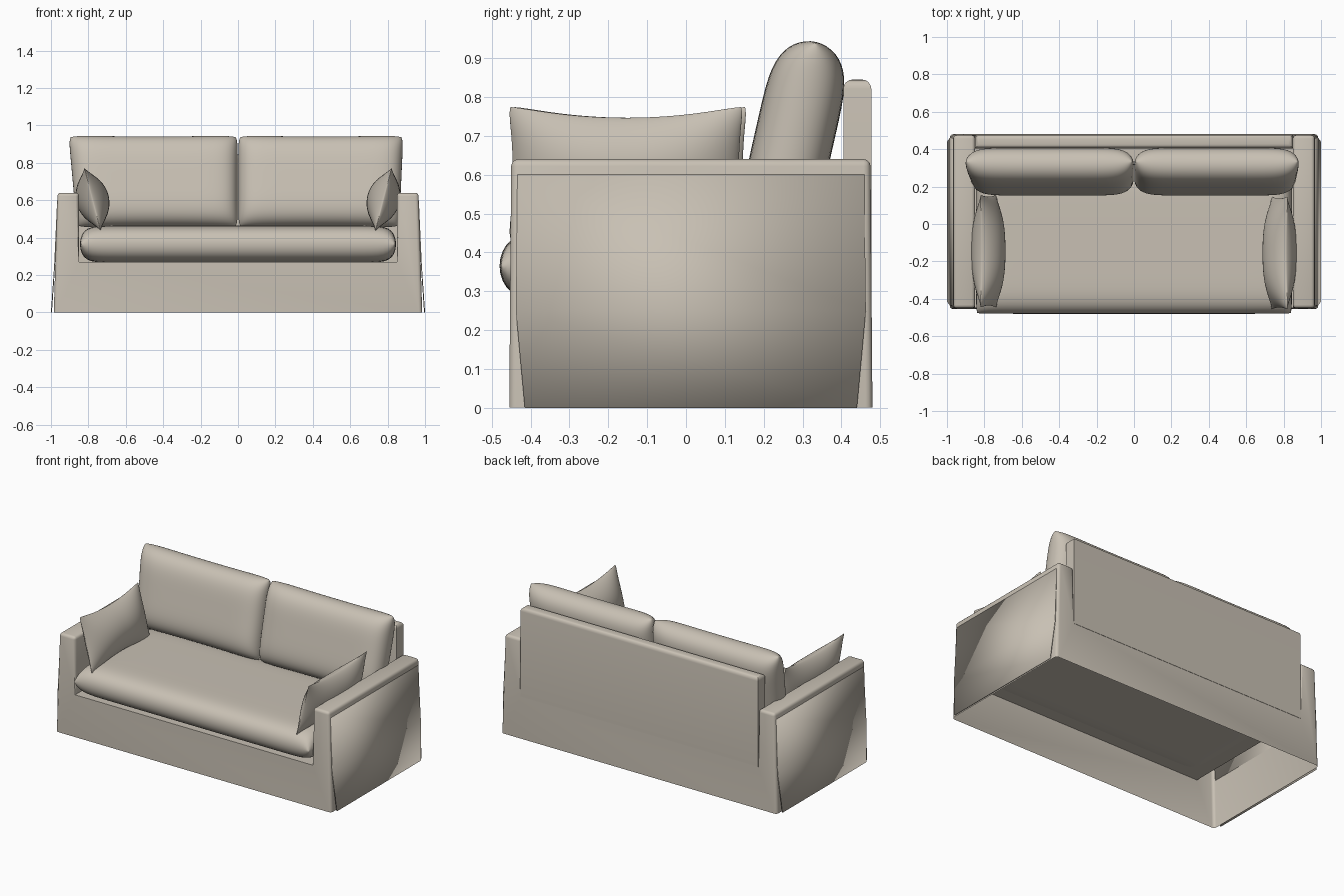
import bpy
import bmesh
import math
from mathutils import Vector

if "Cube" in bpy.data.objects:
    bpy.data.objects.remove(bpy.data.objects["Cube"], do_unlink=True)

fabric = bpy.data.materials.new("beige_fabric")
fabric.use_nodes = True
colour = (0.58, 0.53, 0.455, 1)
fabric.diffuse_color = colour
fabric.node_tree.nodes["Principled BSDF"].inputs["Base Color"].default_value = colour


def finish(bm, name, angle=40):
    """Turn a bmesh into a smooth shaded fabric object."""
    mesh = bpy.data.meshes.new(name)
    bm.to_mesh(mesh)
    bm.free()
    obj = bpy.data.objects.new(name, mesh)
    bpy.context.collection.objects.link(obj)
    mesh.materials.append(fabric)
    bpy.ops.object.select_all(action="DESELECT")
    obj.select_set(True)
    bpy.context.view_layer.objects.active = obj
    bpy.ops.object.shade_smooth_by_angle(angle=math.radians(angle))
    return obj


def extrude_profile(points, y0, y1):
    """Closed solid from an (x, z) outline pushed along y."""
    bm = bmesh.new()
    face = bm.faces.new([bm.verts.new((x, y0, z)) for x, z in points])
    moved = bmesh.ops.extrude_face_region(bm, geom=[face])["geom"]
    for v in moved:
        if isinstance(v, bmesh.types.BMVert):
            v.co.y = y1
    bmesh.ops.recalc_face_normals(bm, faces=bm.faces[:])
    return bm


def round_edges(bm, rule, width, segments=3):
    edges = [e for e in bm.edges if len(e.link_faces) == 2 and e.is_convex and rule(e)]
    bmesh.ops.bevel(bm, geom=edges, offset=width, segments=segments,
                    profile=0.5, affect="EDGES", clamp_overlap=True)


def cushion(name, centre, half, up, along, power, puff, pinch=(0, 0), corner=0.0, lean=0.0):
    """Two domed sheets joined at a seam; half is (length, height, thickness)."""
    up, along = Vector(up).normalized(), Vector(along).normalized()
    out = along.cross(up)
    bm = bmesh.new()
    for side in (-1, 1):
        verts = bmesh.ops.create_grid(bm, x_segments=40, y_segments=32, size=1)["verts"]
        for vert in verts:
            u, v = (math.sin(c * math.pi / 2) for c in vert.co.xy)
            dome = max(0, 1 - abs(u) ** power[0]) * max(0, 1 - abs(v) ** power[1])
            t = side * half[2] * dome ** puff
            a = u * (1 - pinch[0] * (1 - v * v)) * (1 - corner * v ** 12)
            b = v * (1 - pinch[1] * (1 - u * u)) * (1 - corner * u ** 12)
            # lean widens the outer end towards the top
            a += lean * (v + 1) * (1 + u * math.copysign(1, lean)) / 4
            vert.co = Vector(centre) + along * (a * half[0]) + up * (b * half[1]) + out * t
    bmesh.ops.remove_doubles(bm, verts=bm.verts[:], dist=0.0004)
    bmesh.ops.recalc_face_normals(bm, faces=bm.faces[:])
    return finish(bm, name, 75)


# Arms, front panel and seat deck: one hollow cover, open underneath
DECK, ARM = 0.27, 0.64
half_outline = [(0.85, DECK), (0.85, ARM), (0.965, ARM), (0.985, 0)]
outline = half_outline + [(-x, z) for x, z in reversed(half_outline)]
body = extrude_profile(outline, -0.45, 0.475)
for v in body.verts:
    if v.co.z < 0.01:
        v.co.y += math.copysign(0.005, v.co.y)
bottom = [f for f in body.faces if all(v.co.z < 0.01 for v in f.verts)]
bmesh.ops.delete(body, geom=bottom, context="FACES_ONLY")
round_edges(body, lambda e: any(abs(v.co.z - DECK) > 0.01 for v in e.verts), 0.018)
finish(body, "slipcover_body")

# Back rest frame, flush with the rear of the cover
back = extrude_profile([(-0.85, DECK), (-0.85, 0.845), (0.85, 0.845), (0.85, DECK)], 0.405, 0.477)
round_edges(back, lambda e: all(v.co.z > 0.8 for v in e.verts), 0.024, 4)
finish(back, "back_frame")

# Flared skirt panels with open pleats at the corners
skirt_rows = [(0.967, 0.6, -0.434, 0.459), (0.983, 0.25, -0.438, 0.463), (1.0, 0, -0.415, 0.44)]
for side, label in ((1, "left"), (-1, "right")):
    bm = bmesh.new()
    rows = [[bm.verts.new((side * x, y, z)) for y in (y0, y1)] for x, z, y0, y1 in skirt_rows]
    for top, low in zip(rows, rows[1:]):
        loop = [top[0], low[0], low[1], top[1]]
        bm.faces.new(loop if side > 0 else loop[::-1])
    panel = finish(bm, label + "_skirt_panel")
    thick = panel.modifiers.new("thickness", "SOLIDIFY")
    thick.thickness = 0.005
    thick.offset = -1

# Long seat cushion with a rounded front
cushion("seat_cushion", (0, -0.08, 0.365), (0.845, 0.4, 0.099), (0, 1, 0), (1, 0, 0),
        (24, 8), 0.5, corner=0.008)

# Two leaning back cushions and two scatter pillows
for side, label in ((1, "left"), (-1, "right")):
    cushion(label + "_back_cushion", (side * 0.432, 0.28, 0.70), (0.43, 0.25, 0.102),
            (0, 0.22, 0.97), (1, 0, 0), (9, 4.5), 0.5, pinch=(0, 0.02), corner=0.025,
            lean=side * (0.05 if side > 0 else 0.1))
    cushion(label + "_scatter_pillow", (side * 0.778, -0.15 - side * 0.005, 0.605),
            (0.303, 0.178, 0.088), (side * 0.25, 0, 0.97), (0, 1, 0),
            (2.6, 2), 0.72, pinch=(0.04, 0.18), corner=0.02)
